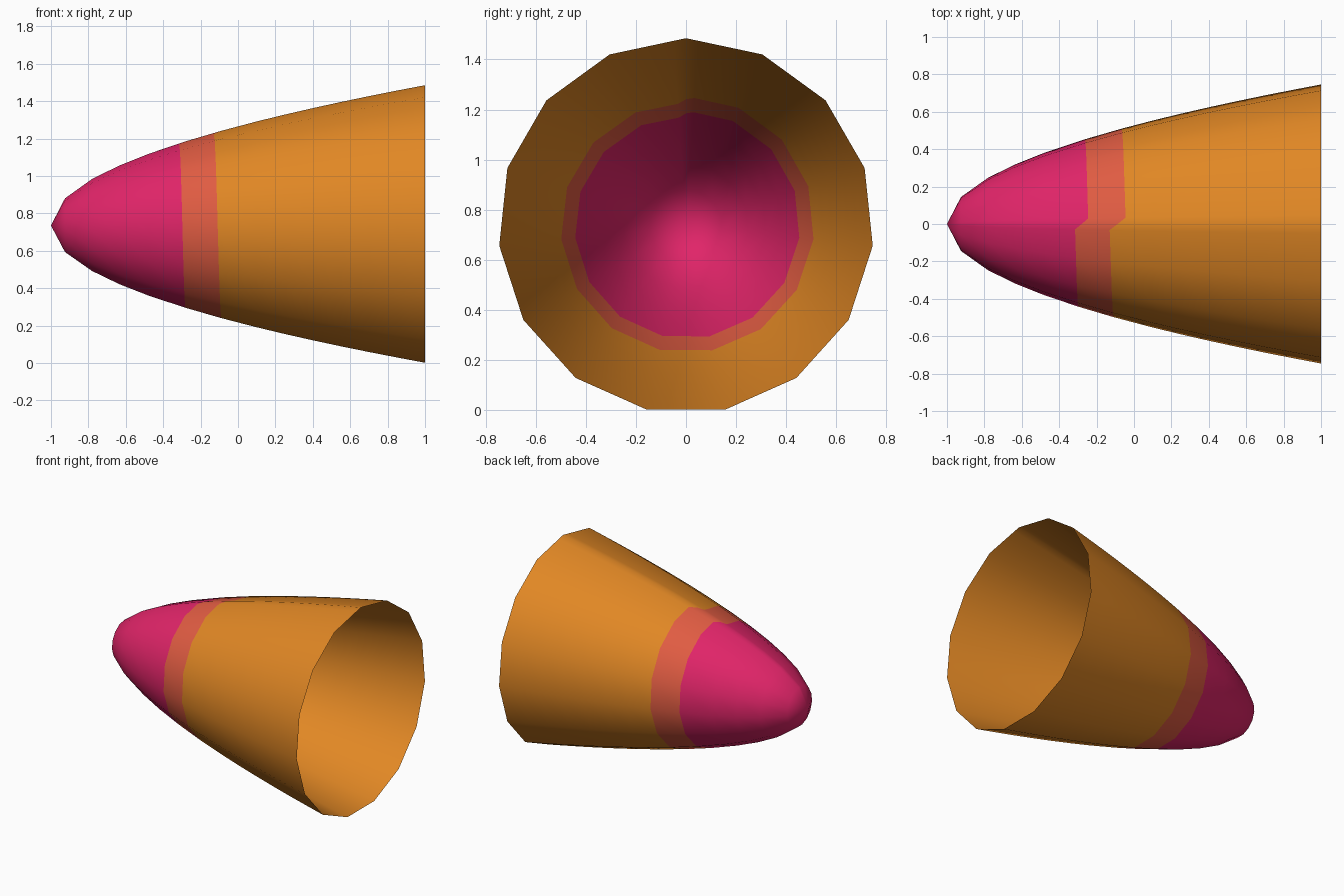
import bpy, bmesh, math
from mathutils import Vector

if "Cube" in bpy.data.objects:
    bpy.data.objects.remove(bpy.data.objects["Cube"])

R, CZ, SIDES = 0.75, 0.735, 15


def material(name, rgb):
    m = bpy.data.materials.new(name)
    m.diffuse_color = (*rgb, 1)
    m.use_nodes = True
    m.node_tree.nodes["Principled BSDF"].inputs["Base Color"].default_value = m.diffuse_color
    return m


def unit(k):
    a = math.tau * k / SIDES          # from the top, turning towards -y
    return Vector((0, -math.sin(a), math.cos(a)))


# Columns around the cone: (direction, spiral offset 0..1).
# Extra columns beside the top make the short step where the spiral closes.
s = 0.16
cols = [(unit(0), 0.5), (unit(0).lerp(unit(1), s), 0.0)]
cols += [(unit(k), k / SIDES) for k in range(1, SIDES)]
cols.append((unit(0).lerp(unit(-1), s), 1.0))


def point(x, t, direction):
    """Point on the parabolic shell; x is moved by the spiral offset t."""
    r = R * math.sqrt((x + t + 1) / 2)
    return Vector((x + t, 0, CZ)) + direction * r


# Rings along the axis: (x, spiral rise, colour of the band ending here)
rings = [(-0.925, 0, 0), (-0.78, 0, 0), (-0.635, 0, 0), (-0.48, 0, 0),
         (-0.315, 0.07, 0), (-0.13, 0.085, 1)]
rings += [(0.1 + 0.15 * i, 0, 2) for i in range(7)]

bm = bmesh.new()
tip = bm.verts.new((-1, 0, CZ))
prev = None
n = len(cols)
for x, rise, colour in rings:
    ring = [bm.verts.new(point(x, rise * t, d)) for d, t in cols]
    for i in range(n):
        j = (i + 1) % n
        if prev is None:
            f = bm.faces.new((tip, ring[i], ring[j]))
        else:
            f = bm.faces.new((prev[i], ring[i], ring[j], prev[j]))
        f.material_index = colour
        f.smooth = True
    prev = ring
bmesh.ops.recalc_face_normals(bm, faces=bm.faces)
# Make sure the open shell faces outward
f = max(bm.faces, key=lambda q: q.calc_center_median().z)
if f.normal.z < 0:
    bmesh.ops.reverse_faces(bm, faces=bm.faces)

# Open nose cone shell
mesh = bpy.data.meshes.new("nose_cone_shell")
bm.to_mesh(mesh)
bm.free()
for name, rgb in (("pink", (0.75, 0.018, 0.14)),
                  ("coral", (0.75, 0.107, 0.055)),
                  ("orange", (0.75, 0.243, 0.018))):
    mesh.materials.append(material(name, rgb))
bpy.context.collection.objects.link(bpy.data.objects.new("nose_cone_shell", mesh))
